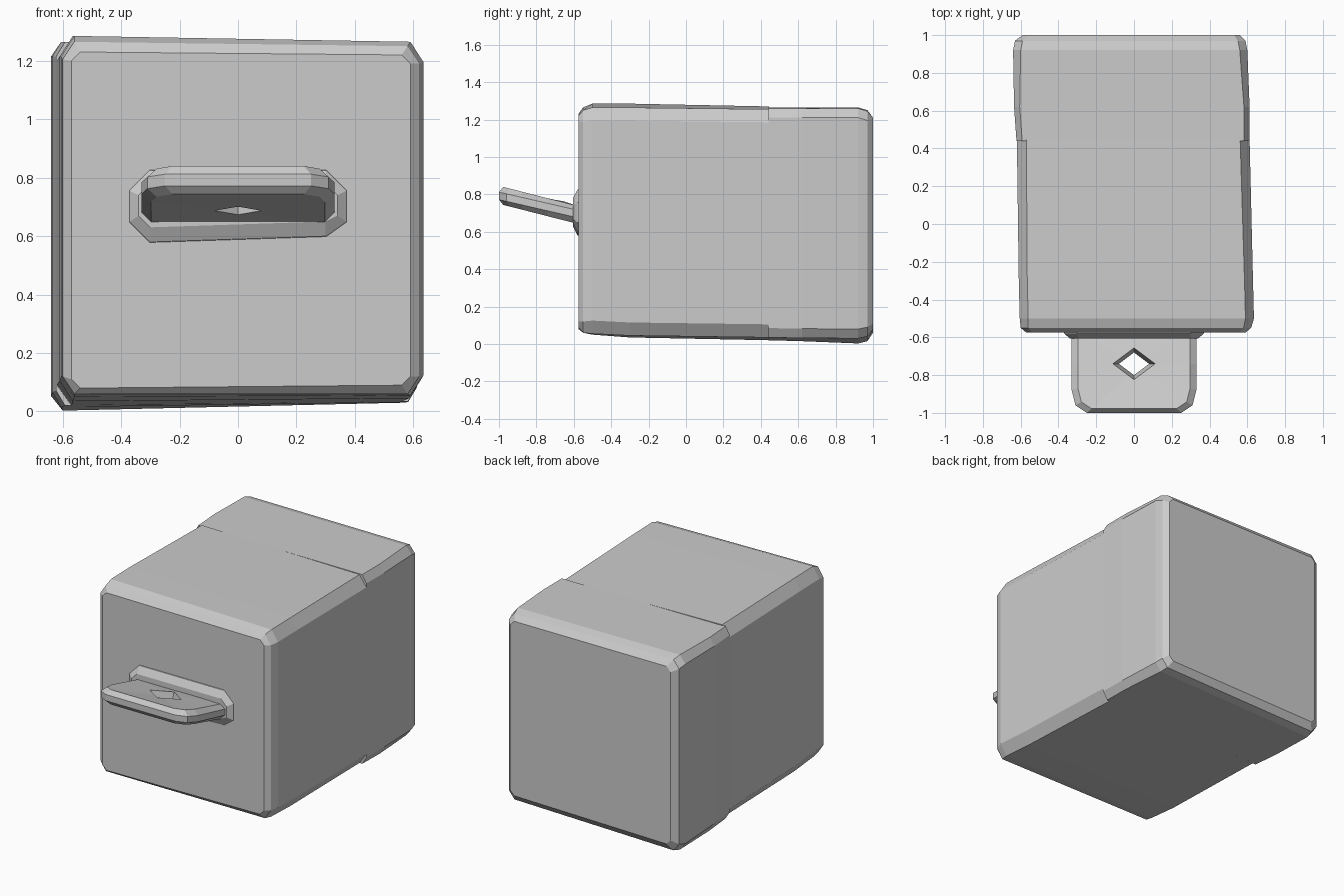
import bpy
import bmesh

if "Cube" in bpy.data.objects:
    bpy.data.objects.remove(bpy.data.objects["Cube"])

GREY = (0.6, 0.6, 0.6, 1)
mat = bpy.data.materials.new("plain grey")
mat.use_nodes = True
mat.diffuse_color = GREY
mat.node_tree.nodes["Principled BSDF"].inputs["Base Color"].default_value = GREY


def loft(name, rings, closed=False):
    """Skin a list of equal-length point rings, capped or joined end to end."""
    bm = bmesh.new()
    loops = [[bm.verts.new(p) for p in ring] for ring in rings]
    pairs = list(zip(loops, loops[1:]))
    if closed:
        pairs.append((loops[-1], loops[0]))
    else:
        bm.faces.new(loops[0])
        bm.faces.new(loops[-1])
    for a, b in pairs:
        for i in range(len(a)):
            j = (i + 1) % len(a)
            bm.faces.new((a[i], a[j], b[j], b[i]))
    bmesh.ops.recalc_face_normals(bm, faces=bm.faces)
    mesh = bpy.data.meshes.new(name)
    bm.to_mesh(mesh)
    bm.free()
    mesh.materials.append(mat)
    obj = bpy.data.objects.new(name, mesh)
    bpy.context.collection.objects.link(obj)
    return obj


def section(y, left, right, low_l, low_r, top_l, top_r, cx, cz):
    """Box cross-section with chamfered corners, slightly skewed."""
    return [(left + cx, y, low_l), (right - cx, y, low_r),
            (right, y, low_r + cz), (right, y, top_r - cz),
            (right - cx, y, top_r), (left + cx, y, top_l),
            (left, y, top_l - cz), (left, y, low_l + cz)]


# Front part of the body, wide on its left and tapering to the joint
loft("body_front", [
    section(-0.575, -0.57, 0.59, 0.08, 0.09, 1.23, 1.22, 0.03, 0.03),
    section(-0.55, -0.60, 0.62, 0.06, 0.06, 1.265, 1.25, 0.04, 0.06),
    section(-0.50, -0.605, 0.635, 0.05, 0.055, 1.285, 1.265, 0.045, 0.07),
    section(-0.30, -0.61, 0.63, 0.035, 0.045, 1.285, 1.264, 0.045, 0.07),
    section(0.445, -0.62, 0.612, 0.02, 0.035, 1.27, 1.255, 0.05, 0.07)])

# Rear part of the body, with rounded back edges
loft("body_rear", [
    section(0.44, -0.622, 0.612, 0.02, 0.035, 1.265, 1.26, 0.03, 0.05),
    section(0.62, -0.635, 0.612, 0.015, 0.032, 1.265, 1.26, 0.03, 0.05),
    section(0.92, -0.64, 0.60, 0.003, 0.03, 1.265, 1.26, 0.04, 0.05),
    section(0.97, -0.63, 0.59, 0.015, 0.04, 1.25, 1.245, 0.04, 0.05),
    section(1.0, -0.59, 0.56, 0.06, 0.08, 1.21, 1.21, 0.03, 0.03)])


def mirror_loop(half):
    return half + [(-x, y) for x, y in reversed(half[1:-1])]


# Tilted tab with a diamond hole: rings run round the plate's thickness
OUTLINE = mirror_loop([(0, -1), (0.25, -1), (0.31, -0.96), (0.33, -0.88),
                       (0.33, -0.74), (0.33, -0.55), (0, -0.55)])
DIAMOND = mirror_loop([(0, -0.8), (0.02, -0.785), (0.04, -0.77), (0.06, -0.755),
                       (0.08, -0.74), (0.04, -0.71), (0, -0.68)])


def tab_ring(loop, offset, scale=1.0, centre=-0.775):
    return [(x * scale, centre + (y - centre) * scale,
             0.785 - 0.23 * (y + 0.97) + offset) for x, y in loop]


loft("tab", [
    tab_ring(DIAMOND, -0.045, 1.0, -0.74),
    tab_ring(OUTLINE, -0.048, 0.9),
    tab_ring(OUTLINE, -0.02),
    tab_ring(OUTLINE, 0.02),
    tab_ring(OUTLINE, 0.048, 0.9),
    tab_ring(DIAMOND, 0.045, 1.4, -0.74)], closed=True)


# Collar where the tab meets the body
def collar_ring(y, half_w, low, high, c):
    return [(-half_w + c, y, low), (half_w - c, y, low + 0.02),
            (half_w, y, low + c), (half_w, y, high - c),
            (half_w - c, y, high), (-half_w + c, y, high),
            (-half_w, y, high - c), (-half_w, y, low + c)]


loft("collar", [collar_ring(-0.55, 0.38, 0.57, 0.83, 0.07),
                collar_ring(-0.58, 0.37, 0.58, 0.825, 0.07),
                collar_ring(-0.605, 0.34, 0.63, 0.78, 0.04)])
